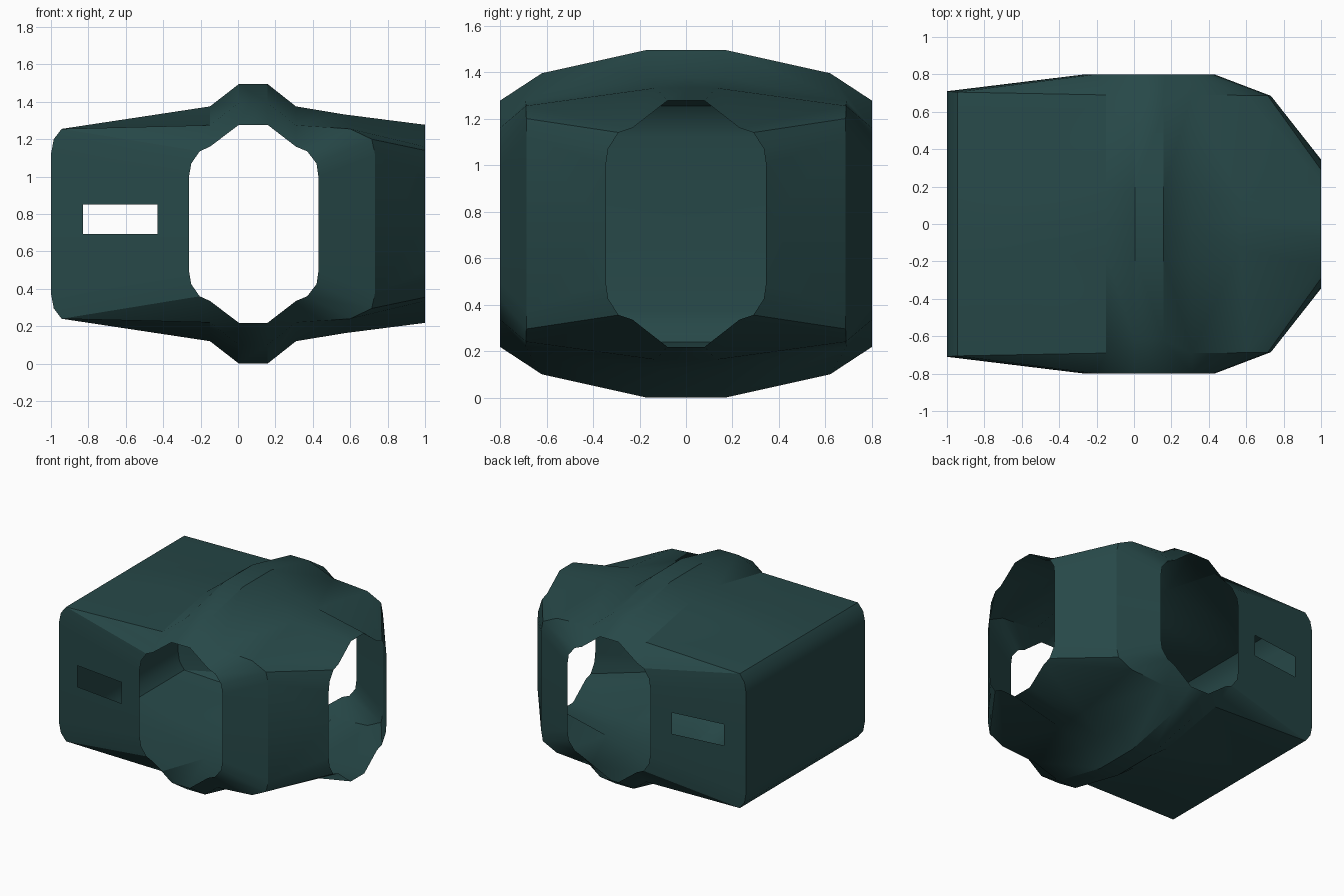
import bpy, bmesh
from mathutils import Vector

if "Cube" in bpy.data.objects:
    bpy.data.objects.remove(bpy.data.objects["Cube"])

MID = 0.7475   # mirror height of the shell

# One quarter (front, upper) as named points
P = {
    # front opening rim, left to right
    'a3': (-.262, -.80, 1.0), 'a2': (-.25, -.80, 1.07), 'a1': (-.205, -.80, 1.135),
    'a0': (-.15, -.80, 1.16), 'r0': (.005, -.80, 1.277), 'r1': (.158, -.80, 1.277),
    'b0': (.31, -.80, 1.16), 'b1': (.37, -.80, 1.135), 'b2': (.42, -.80, 1.07), 'b3': (.43, -.80, 1.0),
    # box outline on the left
    'l0': (-.15, -.69, 1.275), 'l1': (-.943, -.705, 1.255), 'l2': (-.985, -.708, 1.2), 'l3': (-1, -.71, 1.12),
    # shoulder on the right
    's0': (.31, -.69, 1.275), 's1': (.60, -.688, 1.255), 's2': (.715, -.687, 1.2), 's3': (.732, -.685, 1.12),
    # roof
    'h0': (.005, -.62, 1.395), 'h1': (.158, -.62, 1.395),
    't0': (-.943, -.17, 1.255), 't1': (-.15, -.17, 1.375), 't2': (.005, -.17, 1.495),
    't3': (.158, -.17, 1.495), 't4': (.31, -.17, 1.375), 't5': (.57, -.13, 1.332),
    # right opening rim
    'c0': (1, -.08, 1.277), 'c1': (1, -.23, 1.16), 'c2': (1, -.29, 1.14), 'c3': (1, -.335, 1.07), 'c4': (1, -.345, 1.0),
}
for n in ('t0', 't1', 't2', 't3', 't4', 't5', 'c0', 'l2', 'l3'):   # copies on the centre plane
    P['y' + n] = (P[n][0], 0, P[n][2])
for n in ('a3', 'b3', 'l3', 's3', 'c4', 'yl3'):                     # copies at mid height
    P['z' + n] = (P[n][0], P[n][1], MID)


def strip(one, two):
    """Quads between two rows of points."""
    a, b = one.split(), two.split()
    return [(a[i], a[i + 1], b[i + 1], b[i]) for i in range(len(a) - 1)]


faces = strip('l0 l1 l2 l3 zl3', 'a0 a1 a2 a3 za3')              # left side panel
faces += strip('zs3 s3 s2 s1 s0', 'zb3 b3 b2 b1 b0')             # right side panel
faces += strip('l0 h0 h1 s0', 'a0 r0 r1 b0')                     # hood over the opening
faces += strip('t0 t1 t2 t3 t4', 'l1 l0 h0 h1 s0')               # roof slopes
faces += strip('yt0 yt1 yt2 yt3 yt4 yt5 yc0', 't0 t1 t2 t3 t4 t5 c0')  # flat roof middle
faces += strip('t5 s1 s2', 'c0 c1 c2')                           # nose roof
faces += [('t4', 't5', 's0'), ('t5', 's1', 's0'), ('s2', 's3', 'c3', 'c2'),
          ('s3', 'c4', 'c3'), ('s3', 'zs3', 'zc4', 'c4')]        # nose corner
faces += strip('yl2 yl3 zyl3', 'l2 l3 zl3')                      # end wall
faces += [('yt0', 'yl2', 'l2', 'l1', 't0')]

# Shell: the quarter reflected four ways and welded
bm = bmesh.new()
for sy in (1, -1):
    for sz in (1, -1):
        v = {n: bm.verts.new((x, y * sy, MID + (z - MID) * sz)) for n, (x, y, z) in P.items()}
        for f in faces:
            bm.faces.new([v[n] for n in f])
bmesh.ops.remove_doubles(bm, verts=bm.verts, dist=1e-4)
bmesh.ops.recalc_face_normals(bm, faces=bm.faces)


# Window slots in the front and back side panels
def side_panel():
    return [f for f in bm.faces if abs(f.normal.y) > .9
            and all(v.co.x < -.25 and abs(v.co.y) > .69 and .3 < v.co.z < 1.2 for v in f.verts)]


for co, no in (((-.828, 0, 0), (1, 0, 0)), ((-.43, 0, 0), (1, 0, 0)),
               ((0, 0, .692), (0, 0, 1)), ((0, 0, .852), (0, 0, 1))):
    fs = side_panel()
    geom = list({e for f in fs for e in f.edges} | {w for f in fs for w in f.verts}) + fs
    bmesh.ops.bisect_plane(bm, geom=geom, dist=1e-5, plane_co=Vector(co), plane_no=Vector(no))
    bm.normal_update()
holes = []
for f in side_panel():
    c = f.calc_center_median()
    if -.828 < c.x < -.43 and .692 < c.z < .852:
        holes.append(f)
bmesh.ops.delete(bm, geom=holes, context='FACES')

mesh = bpy.data.meshes.new("module_shell")
bm.to_mesh(mesh)
bm.free()
obj = bpy.data.objects.new("module_shell", mesh)
bpy.context.collection.objects.link(obj)

mat = bpy.data.materials.new("dark_teal")
mat.diffuse_color = (.02, .065, .065, 1)
mat.use_nodes = True
mat.node_tree.nodes["Principled BSDF"].inputs["Base Color"].default_value = mat.diffuse_color
mesh.materials.append(mat)

bpy.context.view_layer.objects.active = obj
obj.select_set(True)
bpy.ops.object.shade_smooth_by_angle(angle=.52)
